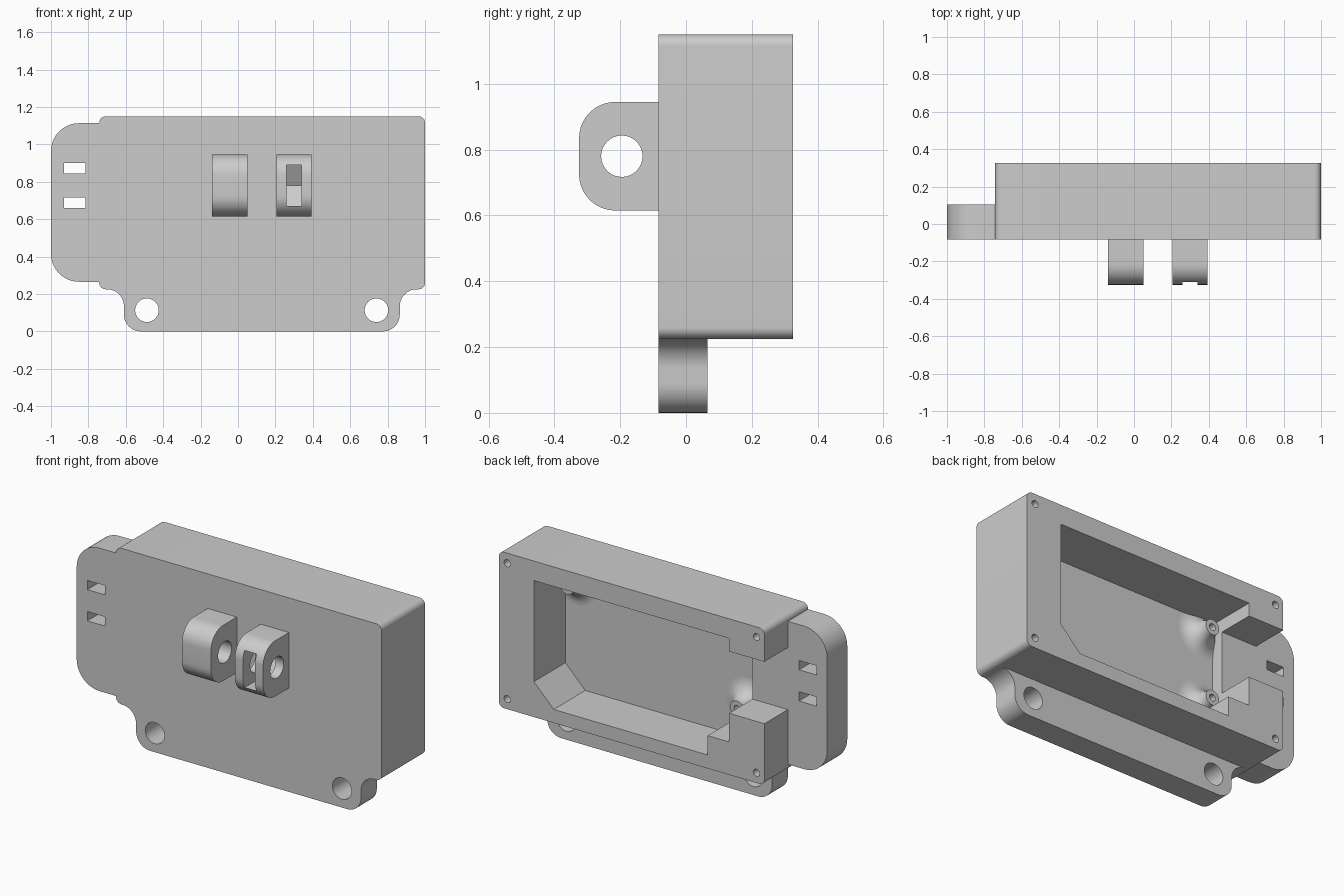
import bpy, bmesh, math
from mathutils import Vector

old = bpy.data.objects.get("Cube")
if old:
    bpy.data.objects.remove(old)

grey = bpy.data.materials.new("plain grey")
grey.use_nodes = True
COLOUR = (0.604, 0.604, 0.604, 1)
grey.diffuse_color = COLOUR
grey.node_tree.nodes["Principled BSDF"].inputs["Base Color"].default_value = COLOUR

FRONT, BACK, FLOOR, LEDGE = -0.083, 0.325, 0.03, 0.105


def rounded(corners, steps=10):
    """Outline from (a, b, radius) corners, each filleted by its radius."""
    out = []
    for i, (a, b, r) in enumerate(corners):
        p = Vector((a, b, 0))
        if not r:
            out.append(p)
            continue
        to_prev = (Vector((*corners[i - 1][:2], 0)) - p).normalized()
        to_next = (Vector((*corners[(i + 1) % len(corners)][:2], 0)) - p).normalized()
        half = to_prev.angle(to_next) / 2
        reach = r / math.tan(half)
        centre = p + (to_prev + to_next).normalized() * r / math.sin(half)
        start = (p + to_prev * reach - centre).normalized()
        end = (p + to_next * reach - centre).normalized()
        out += [centre + start.slerp(end, k / steps) * r for k in range(steps + 1)]
    return out


def rect(a0, a1, b0, b1, r=0):
    return rounded([(a0, b0, r), (a1, b0, r), (a1, b1, r), (a0, b1, r)])


def circle(a, b, r, n=32):
    return [Vector((a + r * math.cos(math.tau * k / n),
                    b + r * math.sin(math.tau * k / n), 0)) for k in range(n)]


def finish(name, bm):
    bmesh.ops.recalc_face_normals(bm, faces=bm.faces)
    mesh = bpy.data.meshes.new(name)
    bm.to_mesh(mesh)
    bm.free()
    mesh.materials.append(grey)
    obj = bpy.data.objects.new(name, mesh)
    bpy.context.collection.objects.link(obj)
    return obj


def prism(name, outline, lo, hi, axis="y"):
    """Extrude an outline along y (drawn in x, z) or along x (drawn in y, z)."""
    bm = bmesh.new()
    place = (lambda p: (p.x, lo, p.y)) if axis == "y" else (lambda p: (lo, p.x, p.y))
    face = bm.faces.new([bm.verts.new(place(p)) for p in outline])
    top = bmesh.ops.extrude_face_region(bm, geom=[face])["geom"]
    shift = Vector((0, hi - lo, 0)) if axis == "y" else Vector((hi - lo, 0, 0))
    bmesh.ops.translate(bm, vec=shift, verts=[g for g in top if isinstance(g, bmesh.types.BMVert)])
    return finish(name, bm)


def combine(target, other, operation="DIFFERENCE", keep=False):
    mod = target.modifiers.new("combine", "BOOLEAN")
    mod.operation, mod.solver, mod.object = operation, "EXACT", other
    bpy.context.view_layer.objects.active = target
    bpy.ops.object.modifier_apply(modifier=mod.name)
    if not keep:
        bpy.data.objects.remove(other)


def smooth(obj):
    bpy.ops.object.select_all(action="DESELECT")
    obj.select_set(True)
    bpy.context.view_layer.objects.active = obj
    bpy.ops.object.shade_smooth_by_angle(angle=math.radians(22))


# Case: a deep box with a side flange and a foot flange
case = prism("case", rect(-0.742, 1, 0.225, 1.15, 0.035), FRONT, BACK)
side = prism("side_flange", rounded([(-1, 0.265, 0.15), (-0.6, 0.265, 0),
                                     (-0.6, 1.113, 0), (-1, 1.113, 0.15)]), FRONT, LEDGE)
foot = prism("foot_flange", rounded([
    (-0.61, 0, 0.09), (0.865, 0, 0.09), (0.865, 0.225, 0.09), (0.96, 0.225, 0),
    (0.96, 0.3, 0), (-0.705, 0.3, 0), (-0.705, 0.225, 0), (-0.61, 0.225, 0.09)]), FRONT, 0.065)
combine(case, side, "UNION")
combine(case, foot, "UNION")

# Open cavity at the back and the gap through its side wall
cavity = rounded([(0.77, 1.034, 0), (-0.51, 1.034, 0), (-0.51, 0.42, 0), (-0.37, 0.42, 0),
                  (-0.37, 0.305, 0), (0.64, 0.305, 0), (0.77, 0.435, 0)])
combine(case, prism("cavity_cutter", cavity, FLOOR, 0.5))
combine(case, prism("gap_cutter", rect(-0.8, -0.45, 0.59, 0.957), LEDGE, 0.5))

# Strap slots, foot holes and rim screw holes
for z in (0.66, 0.845):
    combine(case, prism("slot_cutter", rect(-0.93, -0.815, z, z + 0.055), -0.5, 0.5))
for x in (-0.487, 0.74):
    combine(case, prism("foot_hole_cutter", circle(x, 0.113, 0.063), -0.5, 0.5))
for x in (-0.69, 0.945):
    for z in (0.285, 1.09):
        combine(case, prism("screw_hole_cutter", circle(x, z, 0.021, 20), 0.12, 0.5))

# Two front lugs with a pin hole
AXIS_Y, AXIS_Z = -0.195, 0.78
lugs = []
for name, x0, x1 in (("plain_lug", -0.14, 0.05), ("nut_lug", 0.207, 0.392)):
    lug = prism(name, rounded([(-0.325, 0.615, 0.11), (-0.06, 0.615, 0),
                               (-0.06, 0.945, 0), (-0.325, 0.945, 0.11)]), x0, x1, "x")
    combine(lug, prism("pin_cutter", circle(AXIS_Y, AXIS_Z, 0.063), x0 - 0.1, x1 + 0.1, "x"))
    lugs.append(lug)

# Hexagonal nut pocket, open to the front
hexagon = circle(AXIS_Y, AXIS_Z, 0.127, 6)
nut = [Vector((-0.4, p.y, 0)) if p.x < AXIS_Y else p for p in hexagon if p.x > AXIS_Y - 0.1]
pocket = prism("nut_cutter", nut, 0.26, 0.34, "x")
combine(lugs[1], pocket, keep=True)
combine(case, pocket)

for obj in [case] + lugs:
    smooth(obj)

# Flared screw bosses on the cavity floor
FLARE, RIM, BORE = 0.1, 0.045, 0.02
TOP = FLOOR + FLARE
for name, x, z in (("lower_boss", -0.425, 0.52), ("upper_boss", -0.425, 0.945),
                   ("far_boss", 0.69, 0.945)):
    arcs = [k * math.pi / 20 for k in range(11)]
    profile = [(0, FLOOR - 0.02), (RIM + FLARE, FLOOR - 0.02)]
    profile += [(RIM + FLARE - FLARE * math.sin(t), TOP - FLARE * math.cos(t)) for t in arcs]
    profile += [(BORE, TOP), (BORE, FLOOR), (0, FLOOR)]
    bm = bmesh.new()
    verts = [bm.verts.new((x + r, y, z)) for r, y in profile]
    edges = [bm.edges.new(pair) for pair in zip(verts, verts[1:])]
    bmesh.ops.spin(bm, geom=verts + edges, cent=(x, 0, z), axis=(0, 1, 0),
                   angle=math.tau, steps=32)
    bmesh.ops.remove_doubles(bm, verts=bm.verts, dist=0.0005)
    smooth(finish(name, bm))
